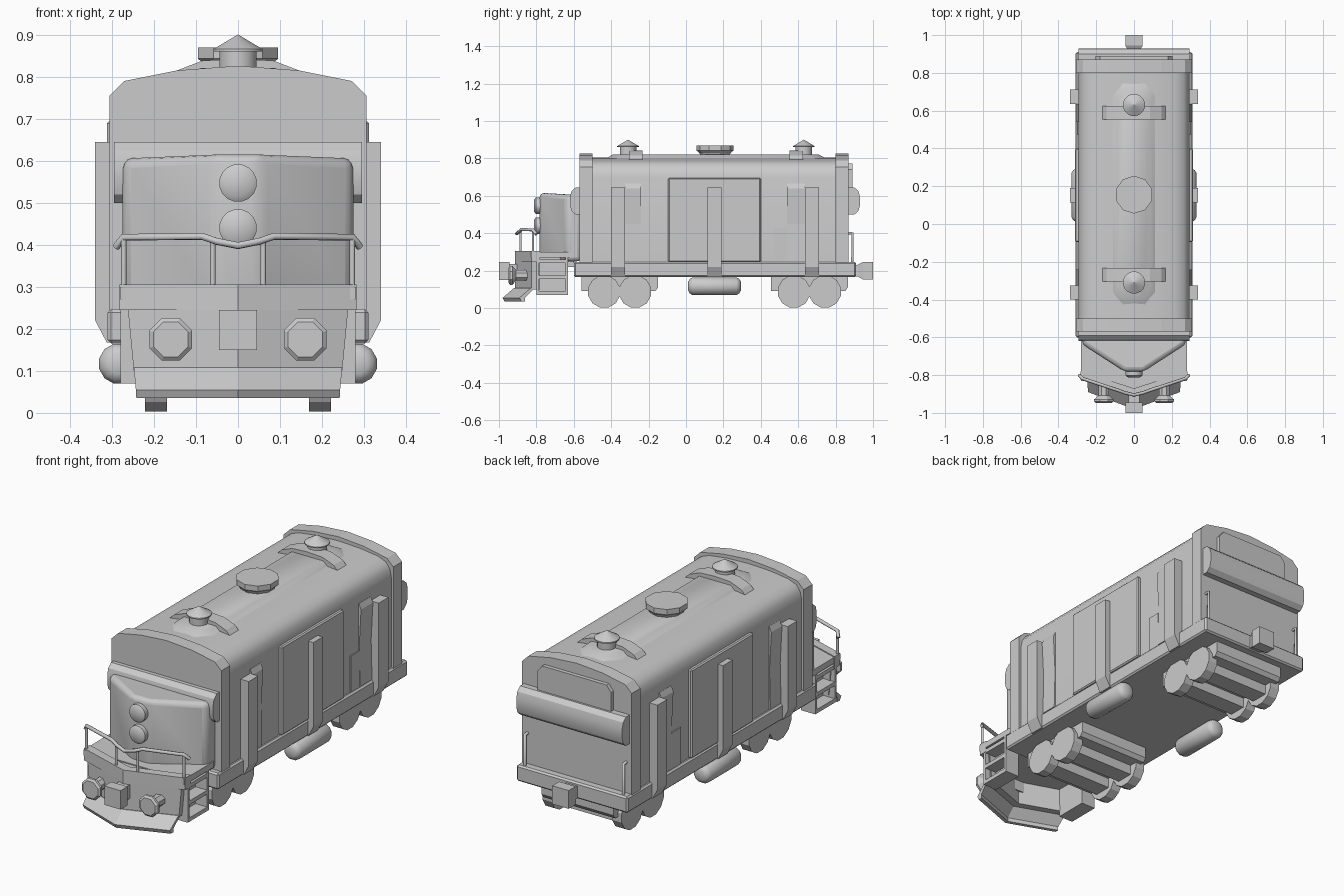
import bpy, bmesh, math
from mathutils import Vector

if "Cube" in bpy.data.objects:
    bpy.data.objects.remove(bpy.data.objects["Cube"])


def loft(name, rings, bevel=0.0, seg=2, smooth=0):
    """Skin equal-length point rings into a closed solid."""
    bm = bmesh.new()
    loops = [[bm.verts.new(p) for p in r] for r in rings]
    n = len(loops[0])
    for a, b in zip(loops, loops[1:]):
        for i in range(n):
            bm.faces.new((a[i], a[(i + 1) % n], b[(i + 1) % n], b[i]))
    bm.faces.new(loops[0])
    bm.faces.new(loops[-1])
    bmesh.ops.recalc_face_normals(bm, faces=bm.faces)
    me = bpy.data.meshes.new(name)
    bm.to_mesh(me)
    bm.free()
    ob = bpy.data.objects.new(name, me)
    bpy.context.collection.objects.link(ob)
    if bevel:
        m = ob.modifiers.new("bevel", 'BEVEL')
        m.width, m.segments, m.limit_method = bevel, seg, 'ANGLE'
    if smooth:
        bpy.ops.object.select_all(action='DESELECT')
        ob.select_set(True)
        bpy.context.view_layer.objects.active = ob
        bpy.ops.object.shade_smooth_by_angle(angle=math.radians(smooth))
    return ob


def prism(name, pts, axis, a, b, **kw):
    """Extrude a 2D outline along an axis from a to b."""
    put = {'x': lambda p, t: (t, p[0], p[1]),
           'y': lambda p, t: (p[0], t, p[1]),
           'z': lambda p, t: (p[0], p[1], t)}[axis]
    return loft(name, [[put(p, t) for p in pts] for t in (a, b)], **kw)


def box(name, x, y, z, **kw):
    return prism(name, [(x[0], y[0]), (x[1], y[0]), (x[1], y[1]), (x[0], y[1])], 'z', *z, **kw)


def lathe(name, centre, axis, stations, n=16, smooth=0):
    """Round solid from (position along axis, radius) stations."""
    rings = []
    for t, r in stations:
        ring = []
        for i in range(n):
            a = 2 * math.pi * (i + 0.5) / n
            u, v = r * math.cos(a), r * math.sin(a)
            o = {'x': (t, u, v), 'y': (u, t, v), 'z': (u, v, t)}[axis]
            ring.append(Vector(centre) + Vector(o))
        rings.append(ring)
    return loft(name, rings, smooth=smooth)


def tube(name, pts, r):
    cu = bpy.data.curves.new(name, 'CURVE')
    cu.dimensions, cu.bevel_depth, cu.bevel_resolution, cu.use_fill_caps = '3D', r, 1, True
    sp = cu.splines.new('POLY')
    sp.points.add(len(pts) - 1)
    for q, p in zip(sp.points, pts):
        q.co = (*p, 1)
    bpy.context.collection.objects.link(bpy.data.objects.new(name, cu))


def sym(half):
    """Mirror a right-hand outline; the last point lies on the centre line."""
    return half + [(-x, z) for x, z in half[-2::-1]]


# main body and roof
prism("body", sym([(.295, .2), (.295, .70), (.287, .74), (.265, .77), (.22, .787), (.12, .8), (0, .805)]),
      'y', -.54, .84, smooth=40)
for y0, y1 in ((-.57, -.5), (.8, .87)):
    prism("end_collar", sym([(.306, .2), (.306, .755), (.27, .79), (.145, .815), (0, .826)]), 'y', y0, y1)
roof = [(-.06, -.45), (.06, -.45), (.11, -.38), (.11, .7), (.06, .77), (-.06, .77), (-.11, .7), (-.11, -.38)]
loft("roof_ridge", [[(x * 1.1, y, .79) for x, y in roof],
                    [(x * .8, .155 + (y - .155) * .9, .821) for x, y in roof]], smooth=40)

# chimneys on saddles and middle vent
for y, ys in ((-.31, -.268), (.63, .59)):
    prism("roof_saddle", sym([(.18, .78), (.145, .815), (.085, .838), (0, .843)]), 'y', ys - .036, ys + .036)
    lathe("chimney_pipe", (0, y, 0), 'z', [(.8, .045), (.864, .045)], 16, 30)
    lathe("chimney_cap", (0, y, 0), 'z', [(.86, .059), (.866, .059), (.9, .001)], 16, 30)
lathe("roof_vent", (0, .155, 0), 'z', [(.81, .075), (.83, .085), (.843, .1), (.87, .1)], 10)

# chassis slab
box("chassis", (-.31, .31), (-.6, .91), (.165, .247), bevel=.008, seg=1)

# round-edged bars across both ends
for y0, y1, tag in ((-.62, -.56, "front"), (.86, .93, "rear")):
    d = -1 if y0 < 0 else 1
    yo, yi = (y0, y1) if d < 0 else (y1, y0)
    prism(tag + "_cross_bar", [(yi, .5), (yo - d * .03, .5), (yo - d * .008, .52), (yo, .55),
                               (yo, .595), (yo - d * .008, .625), (yo - d * .03, .645), (yi, .645)],
          'x', -.295, .295, smooth=30)
prism("rear_window", [(-.205, .6), (.205, .6), (.205, .74), (.18, .772), (-.18, .772), (-.205, .74)],
      'y', .86, .89)

for s, side in ((1, "right"), (-1, "left")):
    X = lambda a, b: tuple(sorted((s * a, s * b)))
    # side ribs, door and thin bent panels
    for y0, y1 in ((-.4, -.325), (.115, .19), (.635, .712)):
        prism(side + "_rib", [(s * x, z) for x, z in
                              ((.285, .645), (.34, .645), (.34, .22), (.312, .167), (.285, .167))], 'y', y0, y1)
    box(side + "_door", X(.28, .312), (-.095, .4), (.247, .695), bevel=.006, seg=1)
    for y0, y1 in ((-.325, -.24), (.54, .635)):
        prism(side + "_panel", [(s * x, z) for x, z in
                                ((.28, .25), (.303, .25), (.298, .45), (.308, .64), (.296, .667), (.28, .667))],
              'y', y0, y1)
    box(side + "_locker", X(.28, .3), (.47, .54), (.247, .43))
    # fuel tank
    lathe(side + "_tank", (s * .283, 0, .117), 'y',
          [(.012, .025), (.02, .04), (.035, .049), (.27, .049), (.285, .04), (.293, .025)], 12, 40)
    # rear handrail
    tube(side + "_rear_rail", [(s * .275, .865, .4), (s * .275, .89, .4), (s * .275, .89, .24)], .008)
    # boarding steps
    for y in (-.8, -.645):
        box(side + "_step_plate", X(.21, .28), (y, y + .015), (.07, .3))
    for z in (.07, .155, .24):
        box(side + "_tread", X(.21, .28), (-.8, -.63), (z, z + .02))
    box(side + "_step_back", X(.2, .215), (-.8, -.63), (.07, .3))
    # buffers
    lathe(side + "_buffer", (s * .16, 0, .175), 'y',
          [(-.948, .045), (-.94, .055), (-.928, .055), (-.908, .03), (-.84, .03)], 8)
    # rail posts
    for x, y in ((.272, -.818), (.06, -.885)):
        tube(side + "_rail_post", [(s * x, y, .29), (s * x, y, .418)], .007)

# bogies: side frame, wheels and axles
for yc in (-.355, .66):
    prism("bogie_frame", [(yc - .205, .09), (yc + .19, .09), (yc + .205, .11), (yc + .205, .17), (yc - .205, .17)],
          'x', -.2, .2)
    for y in (yc - .083, yc + .083):
        box("axle_box", (-.18, .18), (y - .045, y + .045), (.04, .12))
        for s in (-1, 1):
            lathe("wheel", (s * .195, y, .088), 'x', [(-.026, .088), (.026, .088)], 12)

# nose with headlights
plan = [(.275, -.56), (.275, -.637), (.05, -.782), (-.05, -.782), (-.275, -.637), (-.275, -.56)]
loft("nose", [[(x, y, .25) for x, y in plan],
              [(x, y, .605 + .012 * (abs(x) < .1)) for x, y in plan]], bevel=.024, seg=3, smooth=50)
for z in (.547, .44):
    lathe("headlight", (0, 0, z), 'y', [(-.812, .032), (-.803, .045), (-.77, .045)], 16, 40)

# front deck, wedge-shaped pilot and plough
prism("front_deck", [(-.215, -.6), (-.215, -.82), (0, -.89), (.215, -.82), (.215, -.6)], 'z', .22, .295)
box("deck_sides", (-.28, .28), (-.83, -.59), (.27, .3))


def wedge(w, shift, z, t=.045):
    f = [(-w, -.825), (0, -.915), (w, -.825), (w, -.825 + t), (0, -.915 + t), (-w, -.825 + t)]
    return [(x, y + shift, z) for x, y in f]


loft("pilot_rim", [wedge(.282, 0, .305), wedge(.282, 0, .245)])
loft("pilot", [wedge(.262, 0, .247), wedge(.248, 0, .1)])
loft("plough", [wedge(.248, -.004, .108, .02), wedge(.243, -.065, .055, .03), wedge(.242, -.055, .035, .02)])

# front handrail with the dip in the middle
half = [(.29, -.8, .395), (.272, -.818, .418), (.085, -.88, .42), (.05, -.893, .408), (0, -.905, .398)]
tube("front_rail", half + [(-x, y, z) for x, y, z in half[-2::-1]], .009)

# couplers
box("front_coupler", (-.045, .045), (-1, -.945), (.15, .245))
box("front_coupler_stem", (-.03, .03), (-.95, -.86), (.165, .235))


def sq(h, y):
    return [(-h, y, .2 - h), (h, y, .2 - h), (h, y, .2 + h), (-h, y, .2 + h)]


loft("rear_coupler", [sq(.028, .89), sq(.032, .92), sq(.046, .945), sq(.046, 1)])
